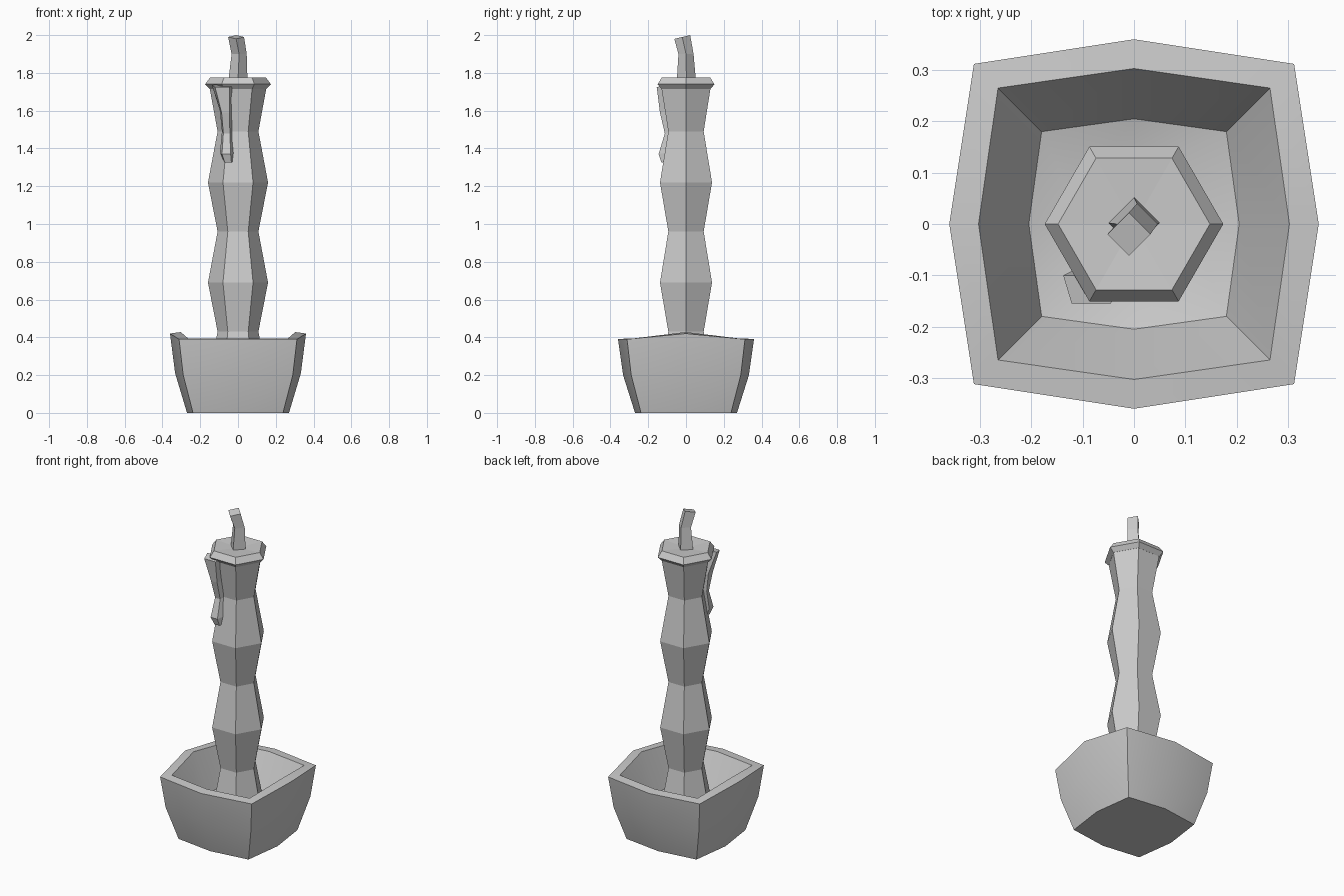
import bpy, bmesh, math
from mathutils import Vector

cube = bpy.data.objects.get("Cube")
if cube:
    bpy.data.objects.remove(cube, do_unlink=True)

grey = bpy.data.materials.new("plain grey")
grey.use_nodes = True
colour = (0.6, 0.6, 0.6, 1)
grey.diffuse_color = colour
grey.node_tree.nodes["Principled BSDF"].inputs["Base Color"].default_value = colour


def loft(name, rings, smooth=None):
    """Skin a stack of equal-length rings and close both ends."""
    bm = bmesh.new()
    loops = [[bm.verts.new(p) for p in ring] for ring in rings]
    for low, high in zip(loops, loops[1:]):
        for i in range(len(low)):
            j = (i + 1) % len(low)
            bm.faces.new((low[i], low[j], high[j], high[i]))
    bm.faces.new(loops[0][::-1])
    bm.faces.new(loops[-1])
    bmesh.ops.recalc_face_normals(bm, faces=bm.faces[:])
    mesh = bpy.data.meshes.new(name)
    bm.to_mesh(mesh)
    bm.free()
    mesh.materials.append(grey)
    obj = bpy.data.objects.new(name, mesh)
    bpy.context.collection.objects.link(obj)
    if smooth:
        bpy.ops.object.select_all(action='DESELECT')
        obj.select_set(True)
        bpy.context.view_layer.objects.active = obj
        bpy.ops.object.shade_smooth_by_angle(angle=math.radians(smooth))
    return obj


def bowed_square(mid, corner, z_corner, z_side):
    """Square ring with bowed sides; the left and right middles have their own height."""
    points = []
    for k in range(4):
        a = k * math.pi / 2
        c, s = round(math.cos(a)), round(math.sin(a))
        points.append((mid * c, mid * s, z_side if c else z_corner))
        points.append((corner * (c - s), corner * (s + c), z_corner))
    return points


def hexagon(radius, z):
    return [(radius * math.cos(k * math.pi / 3), radius * math.sin(k * math.pi / 3), z)
            for k in range(6)]


# Bowl: outside, rim, hollow inside
loft("bowl", [
    bowed_square(0.27, 0.238, 0, 0),
    bowed_square(0.333, 0.29, 0.2, 0.21),
    bowed_square(0.36, 0.312, 0.39, 0.42),
    bowed_square(0.303, 0.265, 0.395, 0.428),
    bowed_square(0.205, 0.18, 0.2, 0.2),
    bowed_square(0.1, 0.09, 0.17, 0.17),
], smooth=35)

# Candle: alternating wide and narrow hexagons
heights = (0.17, 0.43, 0.69, 0.96, 1.22, 1.49)
shaft = [hexagon(0.108 if i % 2 else 0.159, z) for i, z in enumerate(heights)]
loft("candle", shaft + [hexagon(0.152, 1.73)])

# Melted cap with a bevelled rim
loft("candle_cap", [hexagon(0.15, 1.715), hexagon(0.174, 1.74),
                    hexagon(0.148, 1.775), hexagon(0.03, 1.768)])

# Wax drip running down the front right: centre x, half width, front y, back y, z
drip = [(-0.072, 0.066, -0.155, -0.10, 1.735),
        (-0.06, 0.036, -0.138, -0.08, 1.6),
        (-0.055, 0.030, -0.112, -0.08, 1.49),
        (-0.055, 0.040, -0.145, -0.09, 1.38),
        (-0.047, 0.030, -0.13, -0.09, 1.335)]
loft("wax_drip", [[(x - w, b, z), (x - w * 0.75, f, z - 0.01), (x + w * 0.4, f, z - 0.01),
                   (x + w, b, z)] for x, w, f, b, z in drip])


# Wick: bent square bar set cornerwise
def diamond(x, y, r, z, tilt=0):
    return [(x + r, y, z), (x, y + r, z + tilt), (x - r, y, z), (x, y - r, z - tilt)]


loft("wick", [diamond(0, 0.002, 0.05, 1.765), diamond(0.006, 0.0, 0.04, 1.9),
              diamond(-0.01, -0.02, 0.042, 1.99, 0.01)])
